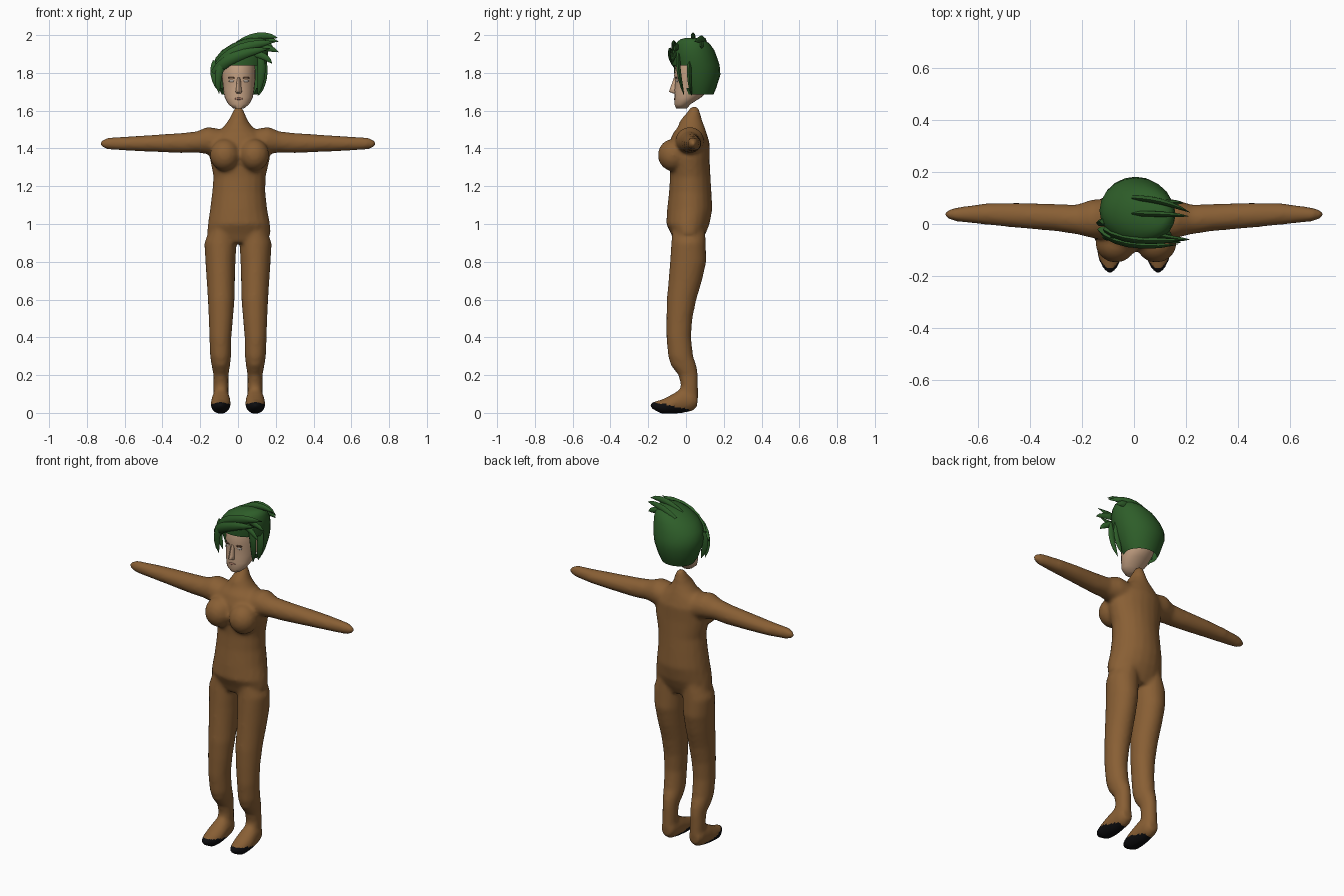
import bpy, bmesh, math
from mathutils import Vector, Matrix

cube = bpy.data.objects.get("Cube")
if cube:
    bpy.data.objects.remove(cube, do_unlink=True)


def material(name, r, g, b):
    mat = bpy.data.materials.new(name)
    mat.use_nodes = True
    mat.diffuse_color = (r, g, b, 1)
    bsdf = next(n for n in mat.node_tree.nodes if n.type == 'BSDF_PRINCIPLED')
    bsdf.inputs["Base Color"].default_value = (r, g, b, 1)
    bsdf.inputs["Roughness"].default_value = 0.9
    return mat


BROWN = material("brown suit", .25, .115, .035)
BLACK = material("black toe", .004, .004, .005)
SKIN = material("skin", .56, .36, .23)
GREEN = material("green hair", .027, .11, .022)
BROW = material("dark brow", .13, .065, .035)
EYE = material("eye white", .6, .52, .45)
LIP = material("lip", .38, .19, .13)


def skin_rings(bm, rings):
    """Join rings of points into a closed tube."""
    loops = [[bm.verts.new(p) for p in ring] for ring in rings]
    for low, high in zip(loops, loops[1:]):
        for i in range(len(low)):
            j = (i + 1) % len(low)
            bm.faces.new((low[i], low[j], high[j], high[i]))
    bm.faces.new(loops[0])
    bm.faces.new(loops[-1])


def tube(bm, axis, sections, side=1, n=20):
    """Loft ellipses along an axis: (position, a min, a max, b min, b max)."""
    rings = []
    for t, a0, a1, b0, b1 in sections:
        ring = []
        for i in range(n):
            ang = math.tau * i / n
            a = (a0 + a1) / 2 + (a1 - a0) / 2 * math.cos(ang)
            b = (b0 + b1) / 2 + (b1 - b0) / 2 * math.sin(ang)
            x, y, z = {'x': (t, a, b), 'y': (a, t, b), 'z': (a, b, t)}[axis]
            ring.append((x * side, y, z))
        rings.append(ring)
    skin_rings(bm, rings)


def lock(bm, start, mid, end, width, steps=6, n=6):
    """Tapered, curved strand of hair."""
    p, q, r = Vector(start), Vector(mid), Vector(end)
    rings = []
    for k in range(steps + 1):
        t = k / steps
        centre = p * (1 - t) ** 2 + q * 2 * t * (1 - t) + r * t * t
        tangent = ((q - p) * (1 - t) + (r - q) * t).normalized()
        u = tangent.cross(Vector((0, 1, 0))).normalized()
        v = tangent.cross(u)
        w = width * (1 - t) ** 0.7 * (0.6 + t) + 0.001
        rings.append([centre + u * w * math.cos(math.tau * i / n)
                      + v * w * 0.6 * math.sin(math.tau * i / n) for i in range(n)])
    skin_rings(bm, rings)


def ball(bm, centre, size):
    mat = Matrix.Translation(centre) @ Matrix.Diagonal((*size, 1))
    bmesh.ops.create_uvsphere(bm, u_segments=16, v_segments=10, radius=1, matrix=mat)


def finish(bm, name, mat, angle=60):
    bmesh.ops.recalc_face_normals(bm, faces=bm.faces)
    mesh = bpy.data.meshes.new(name)
    bm.to_mesh(mesh)
    bm.free()
    mesh.materials.append(mat)
    obj = bpy.data.objects.new(name, mesh)
    bpy.context.collection.objects.link(obj)
    bpy.ops.object.select_all(action='DESELECT')
    obj.select_set(True)
    bpy.context.view_layer.objects.active = obj
    bpy.ops.object.shade_smooth_by_angle(angle=math.radians(angle))
    return obj


# Torso with neck stump
bm = bmesh.new()
tube(bm, 'z', [
    (.9, -.12, .13, -.06, .08), (.95, -.165, .175, -.08, .105),
    (1, -.16, .17, -.105, .125), (1.08, -.148, .155, -.1, .14),
    (1.17, -.137, .145, -.09, .135), (1.25, -.13, .147, -.085, .13),
    (1.35, -.15, .17, -.09, .125), (1.43, -.155, .165, -.09, .125),
    (1.48, -.12, .125, -.07, .11), (1.51, -.08, .08, -.045, .1),
    (1.55, -.05, .05, -.03, .085), (1.59, -.03, .035, .005, .075),
    (1.62, -.015, .02, .025, .065)])

for s in (-1, 1):
    # Bust
    ball(bm, (s * .078 + .008, -.07, 1.365), (.08, .08, .085))
    # Arm
    tube(bm, 'x', [
        (.08, -.06, .1, 1.35, 1.5), (.16, -.055, .095, 1.37, 1.515),
        (.22, -.04, .075, 1.378, 1.49), (.3, -.028, .077, 1.375, 1.482),
        (.45, -.015, .082, 1.382, 1.472), (.57, -.003, .08, 1.387, 1.464),
        (.69, .01, .063, 1.395, 1.458), (.727, .025, .05, 1.41, 1.44)], s)
    # Leg
    tube(bm, 'z', [
        (1, .02, .14, -.07, .1), (.9, .008, .178, -.078, .105),
        (.8, .013, .173, -.085, .108), (.7, .016, .166, -.093, .085),
        (.6, .018, .16, -.102, .055), (.5, .026, .155, -.104, .034),
        (.4, .035, .152, -.104, .027), (.3, .036, .148, -.095, .038),
        (.25, .042, .14, -.08, .056), (.2, .05, .13, -.04, .064),
        (.15, .05, .13, -.028, .064), (.08, .05, .13, -.04, .066),
        (.04, .055, .125, -.04, .055)], s)
    # Foot
    tube(bm, 'y', [
        (.06, .06, .12, .03, .1), (.03, .045, .135, .008, .13),
        (-.03, .04, .142, -.003, .125), (-.08, .038, .145, -.005, .095),
        (-.13, .045, .14, -.005, .07), (-.17, .065, .12, .015, .06),
        (-.188, .08, .105, .028, .052)], s)

body = finish(bm, "body", BROWN)
fuse = body.modifiers.new("fuse", 'REMESH')
fuse.mode = 'VOXEL'
fuse.voxel_size = .011
soften = body.modifiers.new("soften", 'SMOOTH')
soften.iterations = 6
for mod in ("fuse", "soften"):
    bpy.ops.object.modifier_apply(modifier=mod)
bpy.ops.object.shade_smooth()

# Black toes and front of the soles
body.data.materials.clear()
body.data.materials.append(BROWN)
body.data.materials.append(BLACK)
for face in body.data.polygons:
    x, y, z = face.center
    face.material_index = int(y < .02 and z < .022 - y * .2)

# Head
bm = bmesh.new()
tube(bm, 'z', [
    (1.612, -.025, .032, -.052, .005), (1.635, -.052, .06, -.062, .025),
    (1.67, -.07, .078, -.06, .08), (1.71, -.078, .086, -.062, .125),
    (1.755, -.083, .091, -.057, .145), (1.785, -.085, .093, -.063, .15),
    (1.85, -.08, .09, -.055, .14), (1.91, -.05, .08, -.03, .11),
    (1.94, -.01, .06, .0, .07)], n=24)
# Nose and brow ridge
tube(bm, 'z', [
    (1.69, -.008, .016, -.066, -.045), (1.7, -.013, .021, -.09, -.04),
    (1.715, -.01, .018, -.085, -.04), (1.775, -.005, .013, -.064, -.04)], n=8)
finish(bm, "head", SKIN)

# Face details
for label, s in (("right", -1), ("left", 1)):
    for part, mat, z, y, wide, tall in (
            ("eye", EYE, 1.757, -.047, .016, .006),
            ("brow", BROW, 1.774, -.052, .021, .005)):
        bm = bmesh.new()
        ball(bm, (0, 0, 0), (wide, .0045, tall))
        obj = finish(bm, f"{label}_{part}", mat)
        obj.location = (.004 + s * .038, y, z)
        obj.rotation_euler.z = s * .25
bm = bmesh.new()
ball(bm, (.004, -.06, 1.663), (.022, .0048, .006))
finish(bm, "mouth", LIP)

# Hair cap, open over the face
bm = bmesh.new()
tube(bm, 'z', [
    (1.685, -.085, .1, -.02, .145), (1.72, -.105, .118, -.04, .16),
    (1.79, -.128, .14, -.065, .182), (1.84, -.133, .152, -.075, .178),
    (1.88, -.118, .158, -.078, .165), (1.92, -.085, .16, -.075, .15),
    (1.955, -.03, .155, -.055, .125), (1.978, .03, .145, -.03, .09),
    (1.985, .07, .12, .0, .05)])
bmesh.ops.recalc_face_normals(bm, faces=bm.faces)
opening = [f for f in bm.faces if f.calc_center_median().z < 1.69
           or (f.calc_center_median().y < .02 and f.calc_center_median().z < 1.85)]
bmesh.ops.delete(bm, geom=opening, context='FACES')
finish(bm, "hair_cap", GREEN)

# Hair locks: fringe, side strands, then swept spikes
bm = bmesh.new()
for start, mid, end, width in (
        ((-.12, -.02, 1.8), (-.06, -.1, 1.9), (.17, -.08, 1.93), .04),
        ((-.1, -.02, 1.84), (-.02, -.08, 1.95), (.2, -.06, 1.965), .04),
        ((-.07, -.05, 1.87), (-.12, -.06, 1.8), (-.1, -.035, 1.69), .028),
        ((-.115, .01, 1.86), (-.14, .0, 1.8), (-.1, .0, 1.7), .03),
        ((.11, -.04, 1.9), (.14, -.05, 1.82), (.105, -.01, 1.68), .03),
        ((.13, .02, 1.87), (.145, .01, 1.78), (.11, .03, 1.68), .03),
        ((.0, .1, 1.94), (.1, .1, 2), (.215, .045, 1.965), .03),
        ((.0, .04, 1.95), (.11, .04, 2.02), (.21, .03, 1.985), .028),
        ((.05, .07, 1.94), (.13, .09, 1.97), (.19, .08, 1.93), .03),
        ((.05, -.03, 1.93), (.14, -.06, 1.95), (.215, -.06, 1.91), .026),
        ((.08, -.05, 1.9), (.14, -.07, 1.9), (.18, -.07, 1.85), .024)):
    lock(bm, start, mid, end, width)
finish(bm, "hair_locks", GREEN)
